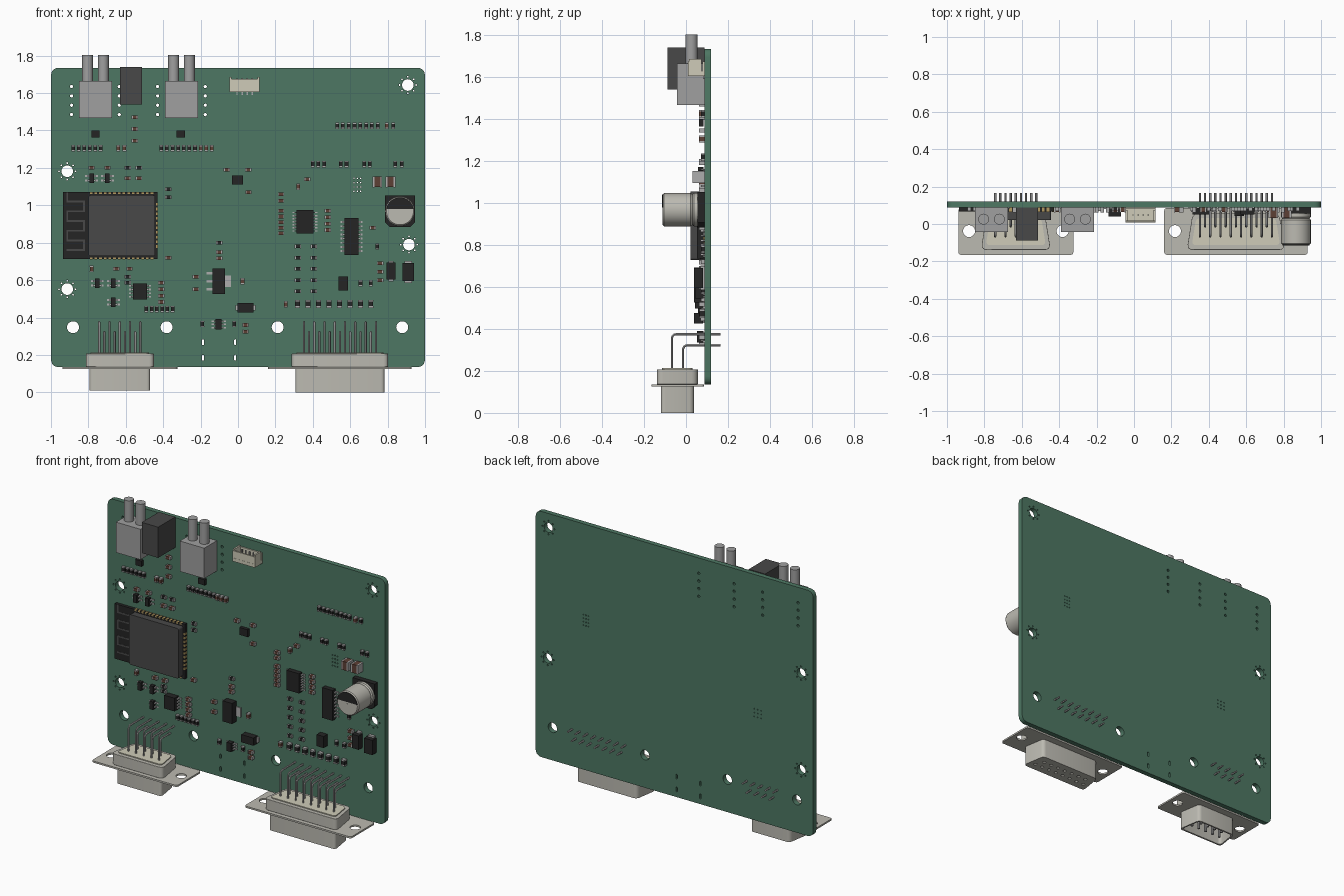
import bpy, bmesh
from math import sin, cos, pi, radians
from mathutils import Matrix, Vector

if "Cube" in bpy.data.objects:
    bpy.data.objects.remove(bpy.data.objects["Cube"])

F = 0.087                       # front face of the board
MATS, PARTS = {}, {}
GREEN, BLACK, DARK = (.075, .185, .125), (.018, .018, .018), (.065, .065, .065)
BROWN, SILVER, CREAM = (.11, .05, .035), (.42, .42, .42), (.62, .6, .48)
STEEL, GOLD, GREY = (.5, .49, .44), (.45, .32, .12), (.35, .35, .35)


def paint(ob, col):
    if col not in MATS:
        MATS[col] = bpy.data.materials.new("paint")
        MATS[col].diffuse_color = (*col, 1)
    ob.data.materials.append(MATS[col])


def part(name, col):
    if name not in PARTS:
        PARTS[name] = (bmesh.new(), col)
    return PARTS[name][0]


def box(name, col, x, z, w, h, t, base=0):
    """Box standing out from the board front by t, starting base above it."""
    m = Matrix.Translation((x, F - base - t / 2, z)) @ Matrix.Diagonal((w, t, h, 1))
    bmesh.ops.create_cube(part(name, col), size=1, matrix=m)


def cyl(name, col, x, y, r, z0, z1, n=24):
    bmesh.ops.create_cone(part(name, col), cap_ends=True, segments=n, radius1=r, radius2=r,
                          depth=z1 - z0, matrix=Matrix.Translation((x, y, (z0 + z1) / 2)))


def circle(x, y, r, n=8):
    return [(x + r * cos(2 * pi * i / n), y + r * sin(2 * pi * i / n)) for i in range(n)]


def rounded(pts, r, n=5):
    out = []
    for i, p in enumerate(pts):
        p, a, b = Vector(p), Vector(pts[i - 1]), Vector(pts[(i + 1) % len(pts)])
        a, b = p + (a - p).normalized() * r, p + (b - p).normalized() * r
        for k in range(n + 1):
            t = k / n
            out.append(tuple(a * (1 - t) ** 2 + p * (2 * t * (1 - t)) * .85 + (a + b) * (.15 * t * (1 - t)) + b * t * t))
    return out


def rect(x, y, w, h):
    return [(x - w / 2, y - h / 2), (x + w / 2, y - h / 2), (x + w / 2, y + h / 2), (x - w / 2, y + h / 2)]


def to_mesh(name, cu, col, rot=(0, 0, 0), loc=(0, 0, 0)):
    tmp = bpy.data.objects.new("tmp", cu)
    bpy.context.collection.objects.link(tmp)
    me = bpy.data.meshes.new_from_object(tmp.evaluated_get(bpy.context.evaluated_depsgraph_get()))
    bpy.data.objects.remove(tmp)
    bm = bmesh.new()
    bm.from_mesh(me)
    bmesh.ops.remove_doubles(bm, verts=bm.verts, dist=1e-5)
    bm.to_mesh(me)
    ob = bpy.data.objects.new(name, me)
    me.materials.clear()
    ob.rotation_euler, ob.location = rot, loc
    bpy.context.collection.objects.link(ob)
    paint(ob, col)
    return ob


def extrude(name, col, loops, lo, hi, axis='z'):
    """Filled outline with holes, extruded from lo to hi along z or y."""
    cu = bpy.data.curves.new(name, 'CURVE')
    cu.dimensions, cu.fill_mode, cu.extrude = '2D', 'BOTH', (hi - lo) / 2
    for lp in loops:
        s = cu.splines.new('POLY')
        s.points.add(len(lp) - 1)
        for p, q in zip(s.points, lp):
            p.co = (q[0], q[1], 0, 1)
        s.use_cyclic_u = True
    m = (lo + hi) / 2
    return to_mesh(name, cu, col, *(((0, 0, 0), (0, 0, m)) if axis == 'z' else ((pi / 2, 0, 0), (0, m, 0))))


# circuit board with mounting holes, vias and slots
loops = [rounded(rect(0, .935, 2, 1.6), .04)]
for x, z in ((.908, 1.643), (-.913, 1.182), (-.913, .552), (.914, .79)):
    loops.append(circle(x, z, .031, 24))
    loops += [circle(x + .044 * cos(k * pi / 4), z + .044 * sin(k * pi / 4), .005, 6) for k in range(8)]
loops += [circle(x, .348, .032, 24) for x in (-.882, -.382, .212, .878)]
loops += [circle(x, 1.485 + .05 * k, .009) for x in (-.89, -.635, -.43, -.175) for k in range(4)]
loops += [circle(.62 + .018 * i, 1.075 + .023 * k, .004, 6) for i in range(3) for k in range(4)]
loops += [circle(-.625 + .025 * i, .81 + .025 * k, .004, 6) for i in range(3) for k in range(3)]
loops += [rounded(rect(x, z, .011, .032), .005, 2) for x in (-.187, -.015) for z in (.185, .268)]
extrude("circuit_board", GREEN, loops, F, .119, 'y')


# D-shaped connectors
def d_loop(cx, w, h, r=.022, cy=-.041):
    k = h * .16
    return rounded([(cx - w / 2, cy - h / 2), (cx + w / 2, cy - h / 2),
                    (cx + w / 2 - k, cy + h / 2), (cx - w / 2 + k, cy + h / 2)], r)


def d_connector(name, cx, n, w, male):
    rows = [(-.067, .375, n), (-.014, .322, n - 1)]
    spots = [(cx + (i - (c - 1) / 2) * .055, y, zt) for y, zt, c in rows for i in range(c)]
    extrude(name + "_flange", STEEL, [rounded(rect(cx, -.04, w + .285, .25), .015)] +
            [circle(cx + s * (w + .17) / 2, -.038, .032, 24) for s in (-1, 1)], .125, .136)
    rear = extrude(name + "_rear_shell", STEEL, [d_loop(cx, w + .043, .195, .03)], .136, .207)
    b = rear.modifiers.new("soft", 'BEVEL')
    b.width, b.segments, b.limit_method, b.angle_limit = .012, 3, 'ANGLE', radians(50)
    extrude(name + "_insulator", CREAM, [d_loop(cx, w - .01, .145)], .2, .213)
    if male:
        extrude(name + "_nose", STEEL, [d_loop(cx, w, .158), d_loop(cx, w - .022, .136)], .01, .125)
        for x, y, _ in spots:
            cyl(name + "_contacts", SILVER, x, y, .009, .03, .126, 10)
    else:
        extrude(name + "_nose", STEEL, [d_loop(cx, w, .158)] +
                [circle(x, y, .011, 10) for x, y, _ in spots], 0, .125)
    # bent solder pins
    cu = bpy.data.curves.new(name, 'CURVE')
    cu.dimensions, cu.bevel_depth, cu.bevel_resolution, cu.use_fill_caps = '3D', .006, 1, True
    for x, y, zt in spots:
        r = .02
        pts = [(y, .2)] + [(y + r - r * cos(a * pi / 8), zt - r + r * sin(a * pi / 8)) for a in range(5)] + [(.165, zt)]
        s = cu.splines.new('POLY')
        s.points.add(len(pts) - 1)
        for p, q in zip(s.points, pts):
            p.co = (x, q[0], q[1], 1)
    to_mesh(name + "_solder_pins", cu, SILVER)


d_connector("nine_pin_plug", -.632, 5, .33, True)
d_connector("fifteen_pin_socket", .545, 8, .482, False)

# twin-barrel top connectors and the block between them
for x in (-.762, -.302):
    box("barrel_connector_bodies", GREY, x, 1.566, .176, .198, .129)
    for s in (-1, 1):
        cyl("connector_barrels", GREY, x + s * .042, .026, .029, 1.66, 1.803)
box("black_block", DARK, -.572, 1.64, .118, .2, .176)

# small cable header, open at the top
box("cable_header", CREAM, .035, 1.617, .16, .022, .078)
box("cable_header", CREAM, .035, 1.65, .16, .05, .008)
box("cable_header", CREAM, .035, 1.643, .16, .064, .009, .068)
for s in (-1, 1):
    box("cable_header", CREAM, .035 + s * .0745, 1.646, .011, .08, .06, .012)
for i in range(4):
    box("header_pins", SILVER, -.005 + i * .027, 1.65, .007, .06, .007, .035)
    box("header_pins", SILVER, -.005 + i * .027, 1.6, .007, .02, .006)

# wireless module: carrier, shield, edge pads, antenna trace
box("module_carrier", BLACK, -.683, .891, .506, .358, .02)
extrude("module_shield", DARK, [rounded(rect(-.621, .891, .356, .326), .012)], .022, F - .02, 'y')
for i in range(14):
    for s in (-1, 1):
        box("module_pads", GOLD, -.785 + i * .025, .891 + s * .175, .014, .01, .022)
for i in range(10):
    box("module_pads", GOLD, -.434, .78 + i * .025, .01, .014, .022)
for i in range(6):
    box("antenna_trace", DARK, -.868, .76 + i * .052, .1, .01, .001, .02)
    box("antenna_trace", DARK, -.823 - .09 * (i % 2), .786 + i * .052, .01, .05, .001, .02)

# electrolytic capacitor
cx, cz = .866, .968
extrude("capacitor_base", BLACK, [[(cx - .08, cz - .06), (cx - .055, cz - .085), (cx + .055, cz - .085),
        (cx + .08, cz - .06), (cx + .08, cz + .085), (cx - .08, cz + .085)]], .055, F, 'y')
prof = [(.001, -.112), (.072, -.112), (.079, -.104), (.079, .022), (.073, .03), (.079, .038), (.079, .056), (.001, .056)]
bm = part("capacitor_can", STEEL)
rings = [[bm.verts.new((cx + x, y, cz + z)) for x, z in circle(0, 0, r, 40)] for r, y in prof]
for a, b in zip(rings, rings[1:]):
    for i in range(40):
        bm.faces.new((a[i], a[i - 39], b[i - 39], b[i]))
bmesh.ops.recalc_face_normals(bm, faces=bm.faces)
extrude("capacitor_stripe", BLACK, [[(cx + .0735 * cos(a * pi / 20), cz + .0735 * sin(a * pi / 20))
                                     for a in range(1, 20)]], -.114, -.108, 'y')


# chips: x, z, width, height, thickness, pins per side
def chip(x, z, w, h, t, n=0):
    box("chip_bodies", BLACK, x, z, w, h, t - .004, .004)
    for i in range(n):
        pz = z + (i - (n - 1) / 2) * h * .9 / n
        for s in (-1, 1):
            box("chip_leads", SILVER, x + s * (w / 2 + .014), pz, .016, .25 * h / n + .003, .005)
            box("chip_leads", SILVER, x + s * (w / 2 + .004), pz, .012, .25 * h / n + .003, t * .5)


for c in ((.358, .912, .09, .128, .035, 7), (.607, .833, .075, .197, .035, 8), (-.524, .54, .075, .086, .045, 4),
          (-.103, .363, .032, .056, .035, 3), (-.003, 1.134, .058, .048, .025), (-.762, 1.382, .043, .037, .025),
          (-.307, 1.382, .046, .037, .025), (.562, .583, .05, .075, .045), (-.104, .594, .067, .134, .048)):
    chip(*c)
for x, z in ((-.783, 1.145), (-.698, 1.145), (-.752, .583), (-.666, .583), (-.666, .482)):
    chip(x, z, .024, .052, .03, 2)

# regulator tab and legs
box("chip_leads", SILVER, -.055, .594, .035, .06, .006)
for k in (-1, 0, 1):
    box("chip_leads", SILVER, -.152, .594 + k * .042, .035, .014, .006)

# power diodes
for x, z, w, h in ((.04, .452, .088, .05), (.818, .648, .048, .09), (.91, .643, .06, .096)):
    box("power_diodes", BLACK, x, z, w, h, .042, .006)
    box("diode_terminals", SILVER, x, z, w + (.02 if w > h else -.02), h + (.02 if h > w else -.02), .018)


# chip passives, in rows: x, z, count, x step, z step, upright
def passive(name, col, x, z, up, l, w, t):
    def sz(a, b):
        return (b, a) if up else (a, b)
    box(name, col, x, z, *sz(l * .6, w), t)
    for s in (-1, 1):
        d = s * l * .4
        box("passive_terminals", SILVER, x + (0 if up else d), z + (d if up else 0), *sz(l * .2, w * 1.02), t * 1.02)


RES = ((.53, 1.425, 8, .031, 0, 1), (.83, 1.425, 1, 0, 0, 1), (.4, 1.22, 3, .03, 0, 1), (.55, 1.22, 2, .03, 0, 1),
       (.675, 1.22, 2, .03, 0, 1), (.84, 1.22, 2, .035, 0, 1), (-.88, 1.305, 6, .029, 0, 1), (-.41, 1.305, 7, .03, 0, 1),
       (-.49, .445, 6, .028, 0, 1), (.32, .78, 5, 0, -.06, 0), (.405, .78, 5, 0, -.06, 0), (-.59, 1.2, 2, .06, 0, 0),
       (-.372, 1.085, 2, 0, -.042, 0), (-.59, .617, 2, 0, -.03, 0), (.655, .583, 2, .055, 0, 1),
       (-.19, .365, 2, .17, 0, 1), (.745, .78, 1, 0, 0, 1), (-.1, .8, 1, 0, 0, 0))
CAP = ((.795, 1.425, 1, 0, 0, 1), (-.64, 1.305, 2, .033, 0, 1), (-.2, 1.305, 3, .03, 0, 1), (-.552, 1.47, 3, 0, -.062, 0),
       (-.783, 1.2, 2, .085, 0, 0), (-.59, 1.145, 2, .06, 0, 0), (-.06, 1.19, 2, .115, 0, 0), (.056, 1.07, 1, 0, 0, 0),
       (.23, 1.06, 2, 0, -.035, 0), (.23, .97, 5, 0, -.03, 0), (.322, 1.1, 1, 0, 0, 1), (.37, 1.14, 1, 0, 0, 0),
       (.48, .97, 4, 0, -.034, 0), (-.1, .75, 2, 0, -.033, 0), (-.225, .617, 2, 0, -.065, 0), (-.783, .66, 1, 0, 0, 1),
       (-.65, .66, 2, .07, 0, 0), (-.41, .585, 4, 0, -.034, 0), (-.372, .72, 1, 0, 0, 0), (.72, .88, 1, 0, 0, 0),
       (.76, .69, 3, 0, -.045, 0), (.04, .36, 2, 0, -.035, 0), (.255, .47, 1, 0, 0, 1), (.024, .594, 1, 0, 0, 1))
for name, col, rows, t in (("resistor_bodies", BLACK, RES, .016), ("ceramic_capacitors", BROWN, CAP, .024)):
    for x, z, n, dx, dz, up in rows:
        for i in range(n):
            passive(name, col, x + i * dx, z + i * dz, up, .034, .019, t)
for i in range(8):
    passive("fuse_row", BLACK, .318 + i * .056, .473, 1, .042, .026, .022)
for x in (.745, .815):
    passive("large_ceramic_capacitors", BROWN, x, 1.125, 0, .052, .056, .054)

# turn collected parts into objects and smooth the round ones
for name, (bm, col) in PARTS.items():
    me = bpy.data.meshes.new(name)
    bm.to_mesh(me)
    ob = bpy.data.objects.new(name, me)
    bpy.context.collection.objects.link(ob)
    paint(ob, col)
bpy.ops.object.select_all(action='SELECT')
bpy.context.view_layer.objects.active = bpy.context.collection.objects[0]
bpy.ops.object.shade_smooth_by_angle(angle=radians(35))

for m in bpy.data.materials:
    if m.users and not m.is_grease_pencil:
        m.use_nodes = True
        m.node_tree.nodes["Principled BSDF"].inputs["Base Color"].default_value = m.diffuse_color
